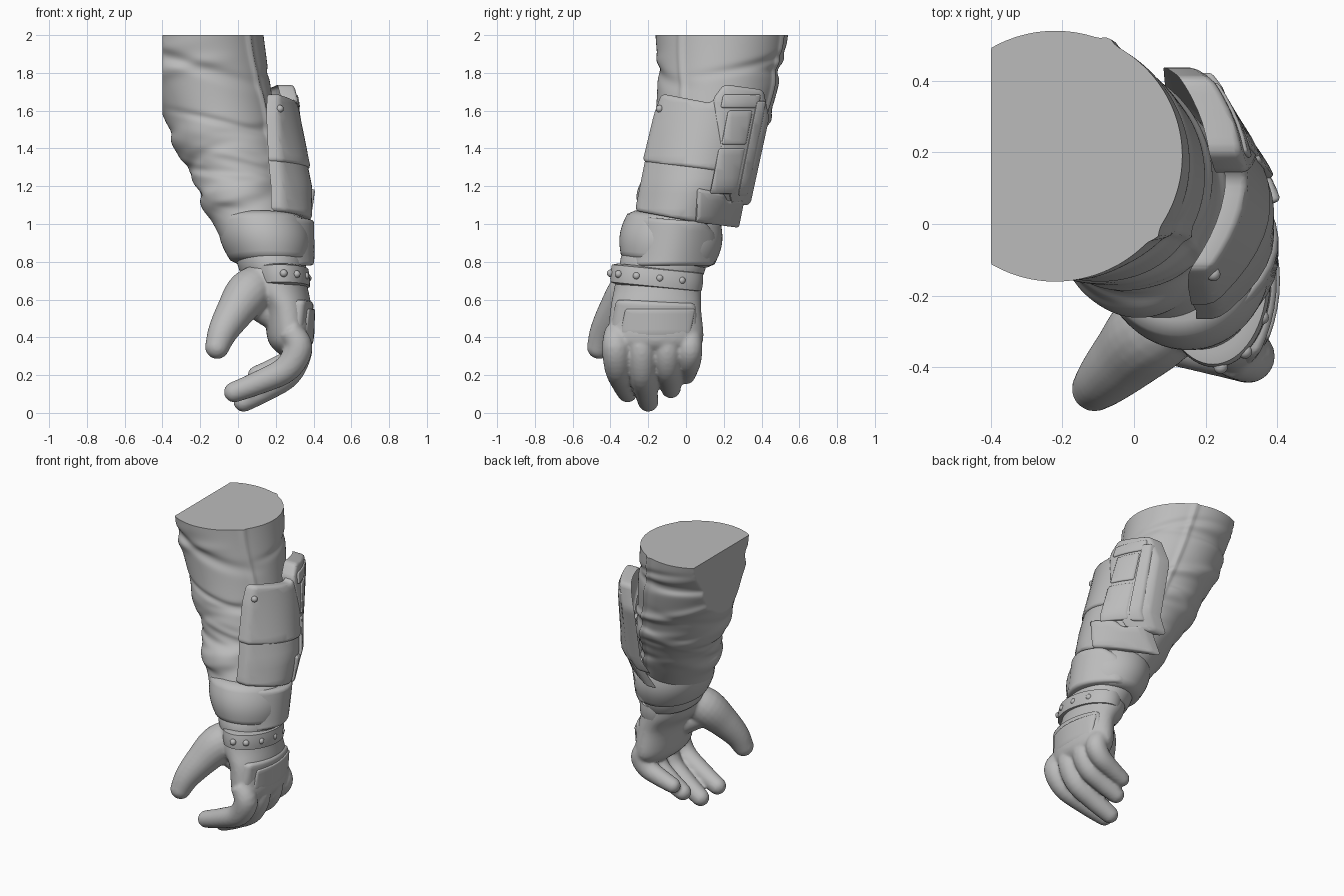
import bpy, bmesh, math, random
from mathutils import Vector

if "Cube" in bpy.data.objects:
    bpy.data.objects.remove(bpy.data.objects["Cube"])
random.seed(4)

shade = (0.5, 0.5, 0.5, 1)
grey = bpy.data.materials.new("clay grey")
grey.use_nodes = True
grey.diffuse_color = shade
grey.node_tree.nodes["Principled BSDF"].inputs["Base Color"].default_value = shade


def finish(name, bm, angle=50):
    bmesh.ops.recalc_face_normals(bm, faces=bm.faces[:])
    mesh = bpy.data.meshes.new(name)
    bm.to_mesh(mesh)
    bm.free()
    mesh.shade_smooth()
    mesh.set_sharp_from_angle(angle=math.radians(angle))
    mesh.materials.append(grey)
    part = bpy.data.objects.new(name, mesh)
    bpy.context.collection.objects.link(part)
    return part


def mix(first, second, t):
    return [p + t * (q - p) for p, q in zip(first, second)]


def spline(rows, steps):
    """Smooth curve through rows of numbers (repeated blending)."""
    last = len(rows) - 1
    out = []
    for i in range(last):
        before, start = rows[max(i - 1, 0)], rows[i]
        end, after = rows[i + 1], rows[min(i + 2, last)]
        for step in range(steps):
            t = step / steps
            middle = mix(start, end, t)
            left = mix(mix(before, start, t + 1), middle, (t + 1) / 2)
            right = mix(middle, mix(end, after, t - 1), t / 2)
            out.append(mix(left, right, t))
    return out + [list(rows[last])]


def loft(bm, rings):
    loops = [[bm.verts.new(point) for point in ring] for ring in rings]
    for lower, upper in zip(loops, loops[1:]):
        for i in range(len(lower)):
            bm.faces.new((lower[i - 1], lower[i], upper[i], upper[i - 1]))
    bm.faces.new(loops[0])
    bm.faces.new(loops[-1])


def stack(bm, rows, sides=64, tilt=0.0, shape=None):
    """Ellipses (z, centre x, centre y, radius x, radius y) stacked up the arm."""
    rings = []
    for z, cx, cy, rx, ry in rows:
        ring = []
        for i in range(sides):
            angle = math.tau * i / sides
            bump = shape(angle, z) if shape else 0
            ring.append((max(cx + (rx + bump) * math.cos(angle), -0.4),
                         cy + (ry + bump) * math.sin(angle), z - tilt * ry * math.sin(angle)))
        rings.append(ring)
    loft(bm, rings)


def band(name, bottom, top, bulge):
    """Round-edged ring of fabric between two ellipses."""
    rows = []
    for i in range(13):
        z, cx, cy, rx, ry = mix(bottom, top, i / 12)
        swell = bulge * math.sin(math.pi * i / 12) - (0.03 if i in (0, 12) else 0)
        rows.append((z, cx, cy, rx + swell, ry + swell))
    bm = bmesh.new()
    stack(bm, rows, tilt=0.1)
    finish(name, bm)


def tube(bm, rows, sides=20):
    """Round-ended limb through (x, y, z, radius)."""
    path = spline(rows, 5)
    points = [Vector(row[:3]) for row in path]
    radii = [row[3] for row in path]
    rings = []

    def ring(centre, along, radius):
        u = along.cross(Vector((0, 1, 0))).normalized()
        v = along.cross(u)
        turns = [math.tau * i / sides for i in range(sides)]
        rings.append([centre + radius * (math.cos(a) * u + math.sin(a) * v) for a in turns])

    for i, radius in enumerate(radii):
        along = (points[min(i + 1, len(points) - 1)] - points[max(i - 1, 0)]).normalized()
        ring(points[i], along, radius)
    for k in range(1, 6):
        a = k * math.pi / 11
        ring(points[-1] + along * radius * math.sin(a), along, radius * math.cos(a))
    loft(bm, rings)


# Sleeve with diagonal cloth folds and two long seams
folds = [(random.uniform(1.1, 1.9), random.uniform(-math.pi, math.pi),
          random.uniform(-0.12, 0.12), random.uniform(0.02, 0.04),
          random.uniform(-0.02, 0.02)) for _ in range(40)]
folds += [(1.43, 3.2, 0.05, 0.05, 0.03), (1.13, -2.4, 0.06, 0.05, 0.03)]


def wrinkles(angle, z):
    bump = 0
    for height, facing, slope, width, size in folds:
        near = max(math.cos(angle - facing), 0)
        drop = z - height - slope * math.sin(angle - facing)
        bump += size * near ** 1.5 * math.exp(-(drop / width) ** 2)
    limit = 0.024
    bump = limit * math.tanh(bump / limit)
    for seam in (-0.64 + 0.05 * math.sin(9 * z), 1.15):
        off = math.remainder(angle - seam, math.tau)
        bump += limit / 2 * math.exp(-(off / 0.05) ** 2)
    return bump


rows = []
for i in range(-8, 121):
    t = i / 120
    rows.append((1 + t, 0.09 - 0.36 * t + 0.05 * t * t, 0.46 * t - 0.22 * t * t - 0.05,
                 0.22 + 0.135 * t, 0.24 + 0.11 * t))
bm = bmesh.new()
stack(bm, rows, 150, 0, wrinkles)
finish("sleeve", bm, 60)

# Cuff band, wrist lining and glove strap
band("cuff_band", (0.79, 0.17, -0.1, 0.2, 0.24), (1.05, 0.12, -0.06, 0.22, 0.24), 0.03)
band("wrist_lining", (0.71, 0.19, -0.14, 0.16, 0.21), (0.84, 0.17, -0.11, 0.18, 0.22), 0.01)
band("glove_strap", (0.66, 0.23, -0.16, 0.15, 0.24), (0.77, 0.22, -0.15, 0.15, 0.24), 0.005)

# Gloved hand: palm, thumb and fingers fused together
bm = bmesh.new()
palm = [(0.77, 0.19, -0.14, 0.16, 0.22), (0.66, 0.21, -0.15, 0.16, 0.23),
        (0.55, 0.26, -0.16, 0.13, 0.24), (0.38, 0.28, -0.16, 0.12, 0.25),
        (0.31, 0.28, -0.16, 0.06, 0.18)]
stack(bm, spline(palm, 5))
tube(bm, [(0.16, -0.22, 0.72, 0.09), (0.06, -0.29, 0.64, 0.12), (-0.02, -0.37, 0.53, 0.1),
          (-0.08, -0.43, 0.43, 0.08), (-0.11, -0.46, 0.35, 0.065)])
# Web between thumb and palm
tube(bm, [(0.04, -0.27, 0.6, 0.07), (0.22, -0.22, 0.5, 0.08)])
# Fingers share one curl: knuckle y, then tip x, y, z and girth
CURL = [(0, 0), (0.18, 0.48), (0.6, 0.78), (1, 1)]
for y, tip_x, tip_y, tip_z, girth in ((-0.37, -0.02, -0.31, 0.11, 1), (-0.235, 0.03, -0.2, 0.06, 1),
                                      (-0.1, 0.08, -0.08, 0.13, 0.97), (0.02, 0.1, 0, 0.2, 0.9)):
    rows = [(0.27, y, 0.44, 0.06)]
    for across, down in CURL:
        rows.append((0.32 + across * (tip_x - 0.32), y + across * (tip_y - y),
                     0.35 + down * (tip_z - 0.35), girth * (0.075 - 0.02 * across)))
    tube(bm, rows)
hand = finish("gloved_hand", bm, 180)
fuse = hand.modifiers.new("fuse", 'REMESH')
fuse.mode = 'VOXEL'
fuse.voxel_size = 0.01
fuse.use_smooth_shade = True
soft = hand.modifiers.new("soften", 'SMOOTH')
soft.iterations = 6

# Outer side profile of the arm that the plates follow: z, x, centre y, bend
PROFILE = [(0.3, 0.39, -0.16, 1.2), (0.6, 0.4, -0.16, 1.2), (0.8, 0.4, -0.09, 2.8),
           (1, 0.4, -0.05, 2.8), (1.2, 0.4, 0.03, 2.1), (1.75, 0.29, 0.15, 1.2)]


def outer_x(y, z):
    for below, above in zip(PROFILE, PROFILE[1:]):
        if z <= above[0]:
            break
    t = (z - below[0]) / (above[0] - below[0])
    _, x, centre, bend = mix(below, above, t)
    return x - bend * (y - centre) ** 2


def plate(name, outline, lift=0.0, thick=0.06, corner=0.025, edge=0.018):
    """Rounded (y, z) outline with a soft rim, wrapped onto the outer side of the arm."""
    bm = bmesh.new()
    bm.faces.new([bm.verts.new((0, y, z)) for y, z in outline])
    bm.normal_update()
    bmesh.ops.bevel(bm, geom=bm.verts[:], offset=corner, segments=4, profile=0.5, affect='VERTICES')
    face = bm.faces[:][0]
    for vert in face.verts:
        vert.co.x = -edge
    for step, depth in ((0.3, 0.3), (0.7, 0)):
        bm.normal_update()
        bmesh.ops.inset_region(bm, faces=[face], thickness=edge * step, use_boundary=True,
                               use_even_offset=True)
        for vert in face.verts:
            vert.co.x = -edge * depth
    # Cut into a grid so the plate can bend
    for normal in (Vector((0, 1, 0)), Vector((0, 0, 1))):
        for i in range(-14, 46):
            bmesh.ops.bisect_plane(bm, geom=bm.verts[:] + bm.edges[:] + bm.faces[:], dist=1e-5,
                                   plane_co=normal * (i / 25 + 0.003), plane_no=normal)
    for vert in bm.verts:
        vert.co.x += outer_x(vert.co.y, vert.co.z) + lift
    grown = bmesh.ops.extrude_face_region(bm, geom=bm.faces[:], use_keep_orig=True)
    for item in grown["geom"]:
        if isinstance(item, bmesh.types.BMVert):
            item.co.x -= thick - edge
    finish(name, bm, 60)


def bar(name, y, z, width, height, lift):
    """Small plate leaning with the forearm."""
    outline = [(y + side * width / 2 + end * height / 10, z + end * height / 2)
               for side, end in ((-1, -1), (-1, 1), (1, 1), (1, -1))]
    plate(name, outline, lift, 0.04, 0.012, 0.008)


# Forearm guard
plate("guard_upper", [(-0.13, 1.69), (0.13, 1.64), (0.19, 1.7), (0.4, 1.67), (0.34, 1.25),
                      (0.1, 1.29), (-0.23, 1.33), (-0.17, 1.58)], 0.004)
plate("guard_lower", [(-0.21, 1.37), (0.3, 1.3), (0.26, 1), (0.1, 1), (-0.27, 1.07)], -0.008)
# Forearm device: back shell, raised rails, screen, lower panel and latch block
plate("device_shell", [(0.14, 1.66), (0.2, 1.74), (0.41, 1.71), (0.44, 1.56), (0.34, 1.1),
                       (0.24, 1.1), (0.2, 1.3)], 0.01, 0.09)
bar("device_side_rail", 0.35, 1.4, 0.05, 0.5, 0.026)
bar("device_top_rail", 0.29, 1.65, 0.2, 0.07, 0.02)
bar("device_screen", 0.27, 1.51, 0.13, 0.18, 0.02)
bar("device_lower_panel", 0.22, 1.28, 0.14, 0.24, 0.015)
plate("latch_block", [(0.06, 1.19), (0.2, 1.16), (0.22, 1.12), (0.31, 1.13), (0.28, 0.98),
                      (0.05, 1.01)], 0.014, 0.07, 0.015)
# Cuff plate and hand plate with its pad
plate("cuff_plate", [(-0.27, 1.04), (0.1, 1.01), (0.16, 0.94), (0.15, 0.78), (-0.27, 0.78),
                     (-0.3, 0.9)], 0.004, 0.07)
plate("hand_plate", [(-0.41, 0.38), (-0.37, 0.6), (0.05, 0.58), (0.07, 0.34), (-0.2, 0.37)])
bar("hand_pad", -0.15, 0.48, 0.37, 0.14, 0.01)


# Studs on the guard and strap
def stud(name, x, y, z):
    bm = bmesh.new()
    bmesh.ops.create_uvsphere(bm, u_segments=16, v_segments=10, radius=0.02)
    bmesh.ops.translate(bm, verts=bm.verts[:], vec=(x, y, z))
    finish(name, bm, 60)


stud("guard_stud", outer_x(-0.14, 1.61), -0.14, 1.61)
for i in range(5):
    angle = math.radians(30 * i - 85)
    stud(f"strap_stud_{i + 1}", 0.23 + 0.14 * math.cos(angle), 0.24 * math.sin(angle) - 0.16,
         0.715 - 0.024 * math.sin(angle))
